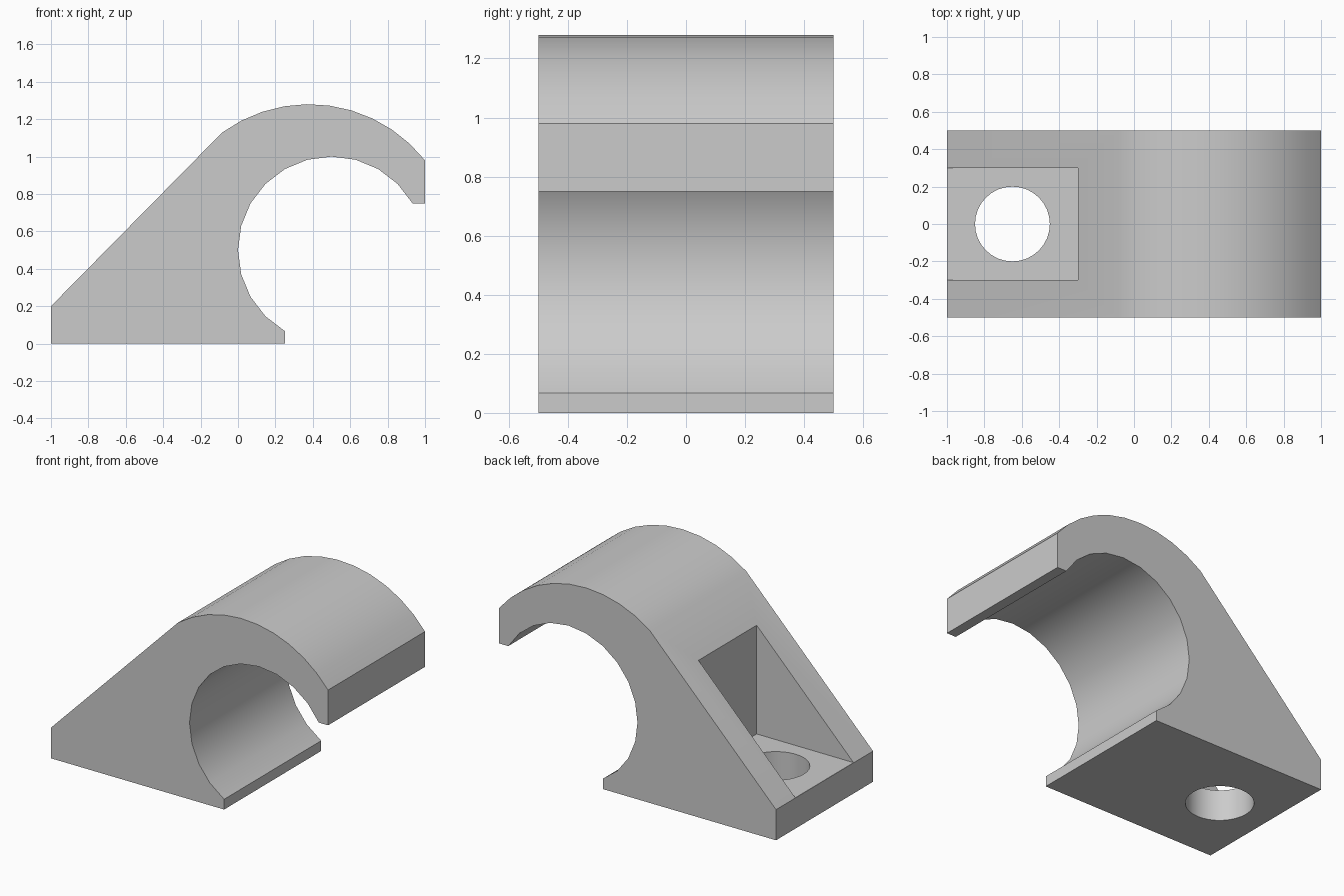
import bpy, bmesh
from math import cos, sin, radians

cube = bpy.data.objects.get("Cube")
if cube:
    bpy.data.objects.remove(cube, do_unlink=True)

WIDTH = 1.0

grey = bpy.data.materials.new("light_grey")
grey.use_nodes = True
colour = (0.6, 0.6, 0.6, 1)
grey.diffuse_color = colour
grey.node_tree.nodes["Principled BSDF"].inputs["Base Color"].default_value = colour


def arc(cx, cz, radius, start, end, steps):
    """Points along an arc in the xz plane, angles in degrees."""
    angles = [radians(start + (end - start) * i / steps) for i in range(steps + 1)]
    return [(cx + radius * cos(a), cz + radius * sin(a)) for a in angles]


def extrude_profile(name, points, width):
    bm = bmesh.new()
    face = bm.faces.new([bm.verts.new((x, -width / 2, z)) for x, z in points])
    side = bmesh.ops.extrude_face_region(bm, geom=[face])
    verts = [g for g in side["geom"] if isinstance(g, bmesh.types.BMVert)]
    bmesh.ops.translate(bm, verts=verts, vec=(0, width, 0))
    bmesh.ops.recalc_face_normals(bm, faces=bm.faces)
    mesh = bpy.data.meshes.new(name)
    bm.to_mesh(mesh)
    bm.free()
    obj = bpy.data.objects.new(name, mesh)
    bpy.context.collection.objects.link(obj)
    return obj


def cut(target, cutter):
    cutter.hide_render = True
    mod = target.modifiers.new("cut", "BOOLEAN")
    mod.operation = "DIFFERENCE"
    mod.solver = "EXACT"
    mod.object = cutter
    bpy.ops.object.select_all(action="DESELECT")
    bpy.context.view_layer.objects.active = target
    target.select_set(True)
    bpy.ops.object.modifier_apply(modifier=mod.name)
    bpy.data.objects.remove(cutter, do_unlink=True)


# Hook bracket: sloped back, outer arc, blunt tip, round inner opening
outline = [(-1, 0), (-1, 0.2)]
outline += arc(0.38, 0.49, 0.79, 126, 38.3, 10)
outline[-1] = (1, 0.98)
outline += [(1, 0.75)]
outline += arc(0.5, 0.5, 0.5, 30, 240, 14)
outline += [(0.25, 0)]
bracket = extrude_profile("hook_bracket", outline, WIDTH)
bracket.data.materials.append(grey)

# Screw pocket sunk into the slope
pocket = extrude_profile(
    "pocket_cutter", [(-1.3, 0.201), (-0.3, 0.201), (-0.3, 1.5), (-1.3, 1.5)], 0.6)
cut(bracket, pocket)

# Screw hole through the foot
bpy.ops.mesh.primitive_cylinder_add(
    vertices=32, radius=0.2, depth=1, location=(-0.65, 0, 0.1))
cut(bracket, bpy.context.object)

# Smooth arcs, crisp edges
bpy.ops.object.select_all(action="DESELECT")
bracket.select_set(True)
bpy.context.view_layer.objects.active = bracket
bpy.ops.object.shade_smooth_by_angle(angle=radians(30))
